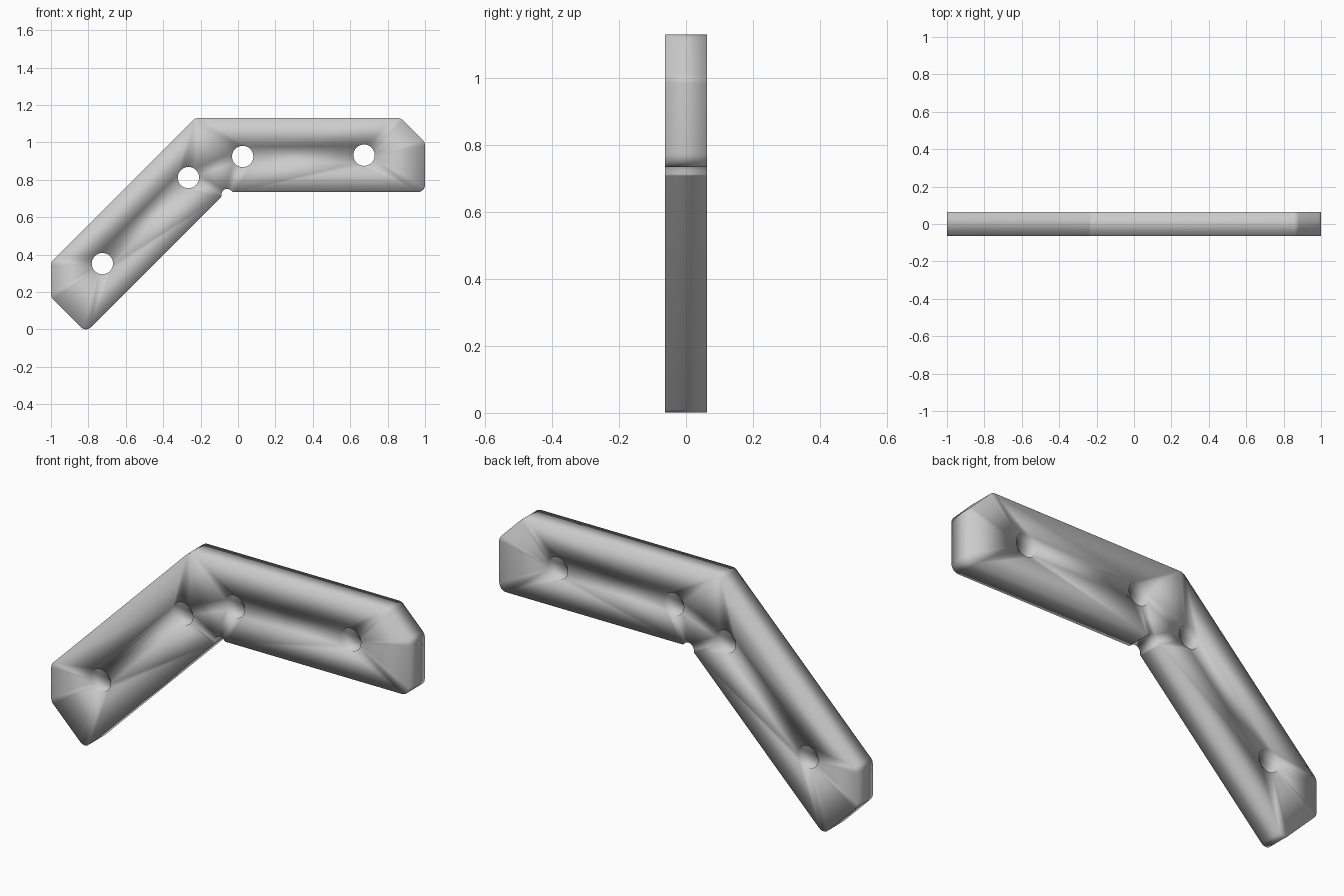
import bpy, bmesh
from math import cos, sin, tan, pi, radians
from mathutils import Vector

if "Cube" in bpy.data.objects:
    bpy.data.objects.remove(bpy.data.objects["Cube"])

HALF = 0.063  # half thickness of the plate


def fillet(points, steps=6):
    """Round each (x, z, radius) corner of a closed outline."""
    out = []
    n = len(points)
    for i, (x, z, r) in enumerate(points):
        p = Vector((x, z))
        if r == 0:
            out.append(p)
            continue
        a = (Vector(points[i - 1][:2]) - p).normalized()
        b = (Vector(points[(i + 1) % n][:2]) - p).normalized()
        half = a.angle(b) / 2
        start, end = p + a * r / tan(half), p + b * r / tan(half)
        c = p + (a + b).normalized() * r / sin(half)
        sweep = pi - 2 * half
        for k in range(steps + 1):
            t = k / steps
            out.append(c + ((start - c) * sin((1 - t) * sweep)
                            + (end - c) * sin(t * sweep)) / sin(sweep))
    return out


def circle(x, z, r, a0, a1, n):
    return [(x + r * cos(radians(a0 + (a1 - a0) * k / n)),
             z + r * sin(radians(a0 + (a1 - a0) * k / n))) for k in range(n + 1)]


# Bent plate outline, with a relief notch in the inner corner
notch = [(x, z, 0) for x, z in circle(-0.058, 0.722, 0.030, 40, 175, 10)]
outline = fillet([
    (-0.813, -0.014, 0.035), (-1, 0.173, 0.04), (-1, 0.36, 0.04),
    (-0.23, 1.13, 0.04), (0.87, 1.13, 0.04), (1, 1.0, 0.04),
    (1, 0.734, 0.04), (-0.025, 0.734, 0.01)] + notch + [(-0.089, 0.710, 0.008)])

# Four bolt holes, two on each arm
holes = [circle(x, z, 0.057, 0, 360, 32)[:-1] for x, z in
         [(-0.725, 0.352), (-0.265, 0.812), (0.025, 0.925), (0.674, 0.932)]]

# Fill the profile and extrude it through the thickness
bm = bmesh.new()
for loop in [outline] + holes:
    vs = [bm.verts.new((p[0], -HALF, p[1])) for p in loop]
    for i, v in enumerate(vs):
        bm.edges.new((vs[i - 1], v))
bmesh.ops.triangle_fill(bm, edges=bm.edges[:], use_beauty=True, use_dissolve=False)
ext = bmesh.ops.extrude_face_region(bm, geom=bm.faces[:], use_keep_orig=True)
moved = [g for g in ext["geom"] if isinstance(g, bmesh.types.BMVert)]
bmesh.ops.translate(bm, verts=moved, vec=(0, 2 * HALF, 0))
bmesh.ops.recalc_face_normals(bm, faces=bm.faces[:])

# Fully smooth shading rolls the light over the plate edges
for f in bm.faces:
    f.smooth = True
mesh = bpy.data.meshes.new("angle_bracket")
bm.to_mesh(mesh)
bm.free()
bracket = bpy.data.objects.new("angle_bracket", mesh)
bpy.context.collection.objects.link(bracket)
